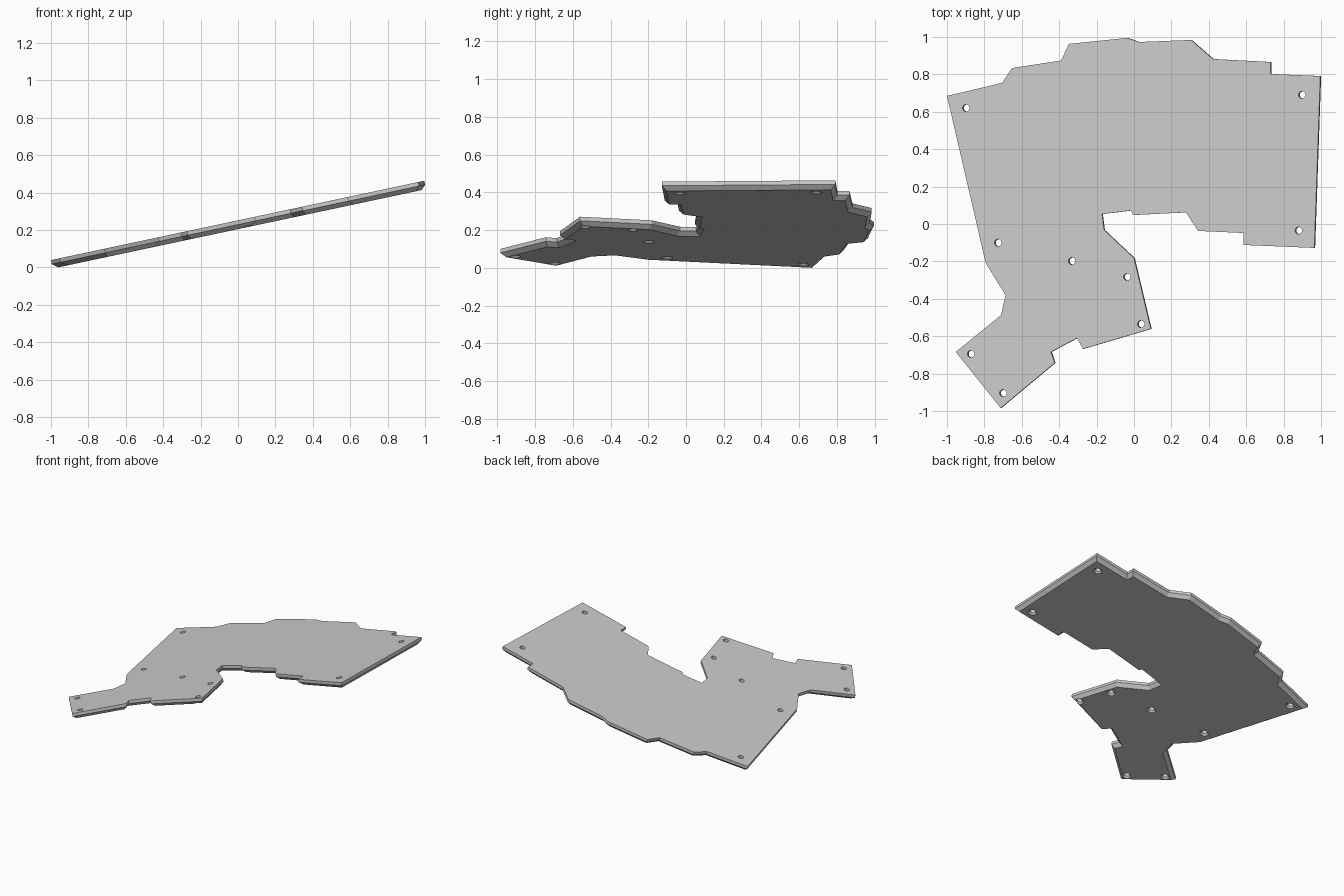
import bpy
import bmesh
import math
from mathutils import Matrix

default_cube = bpy.data.objects.get("Cube")
if default_cube:
    bpy.data.objects.remove(default_cube, do_unlink=True)

TILT = math.radians(12)
THICKNESS = 0.046
CHAMFER = 0.024

# Plan outline, clockwise from the back right-hand corner
OUTLINE = [
    (-1, .685), (-.706, .754), (-.652, .834), (-.39, .874), (-.348, .963),
    (-.037, .995), (.027, .973), (.305, .984), (.422, .882), (.73, .866),
    (.73, .802), (.996, .791), (.964, -.128), (.585, -.112), (.585, -.048),
    (.342, -.037), (.278, .062), (-.005, .048), (-.016, .072), (-.171, .053),
    (-.16, -.032), (0, -.182), (.09, -.561), (-.273, -.668), (-.305, -.61),
    (-.444, -.684), (-.424, -.743), (-.713, -.984), (-.953, -.684),
    (-.711, -.487), (-.687, -.38), (-.793, -.209),
]
SCREW_HOLES = [
    (-.898, .62), (.898, .69), (.88, -.035), (-.727, -.1), (-.332, -.198),
    (-.037, -.283), (.037, -.535), (-.872, -.695), (-.7, -.904),
]


def to_plate(point):
    """Stretch a plan point so that it lands in place after tilting."""
    return point[0] / math.cos(TILT), point[1]


def make_object(name, bm):
    bmesh.ops.recalc_face_normals(bm, faces=bm.faces[:])
    mesh = bpy.data.meshes.new(name)
    bm.to_mesh(mesh)
    bm.free()
    obj = bpy.data.objects.new(name, mesh)
    bpy.context.collection.objects.link(obj)
    return obj


def build_plate():
    """Extrude the outline downward and chamfer its lower rim."""
    bm = bmesh.new()
    top = bm.faces.new([bm.verts.new((*to_plate(p), 0)) for p in OUTLINE])
    result = bmesh.ops.extrude_face_region(bm, geom=[top], use_keep_orig=True)
    lower = [g for g in result["geom"] if isinstance(g, bmesh.types.BMVert)]
    bmesh.ops.translate(bm, verts=lower, vec=(0, 0, -THICKNESS))
    bmesh.ops.recalc_face_normals(bm, faces=bm.faces[:])
    rim = [e for e in bm.edges if all(v.co.z < -THICKNESS / 2 for v in e.verts)]
    bmesh.ops.bevel(bm, geom=rim, offset=CHAMFER, offset_type='OFFSET',
                    segments=1, profile=0.5, affect='EDGES',
                    clamp_overlap=False)
    return make_object("base_plate", bm)


def build_hole_cutter():
    """Stack rings into a countersunk plug at every screw hole."""
    profile = [(.019, .02), (.019, -THICKNESS + .012),
               (.03, -THICKNESS), (.03, -THICKNESS - .02)]
    sides = 24
    bm = bmesh.new()
    for hole in SCREW_HOLES:
        x, y = to_plate(hole)
        rings = []
        for radius, z in profile:
            angles = [math.tau * i / sides for i in range(sides)]
            rings.append([bm.verts.new((x + radius * math.cos(a),
                                        y + radius * math.sin(a), z))
                          for a in angles])
        for upper, lower in zip(rings, rings[1:]):
            for i in range(sides):
                j = (i + 1) % sides
                bm.faces.new((upper[i], upper[j], lower[j], lower[i]))
        bm.faces.new(rings[0])
        bm.faces.new(rings[-1])
    cutter = make_object("screw_hole_cutter", bm)
    cutter.hide_render = True
    return cutter


# Plate with its screw holes
plate = build_plate()
cutter = build_hole_cutter()
holes = plate.modifiers.new("screw_holes", 'BOOLEAN')
holes.operation = 'DIFFERENCE'
holes.solver = 'EXACT'
holes.object = cutter
bpy.context.view_layer.objects.active = plate
bpy.ops.object.modifier_apply(modifier=holes.name)
bpy.data.objects.remove(cutter, do_unlink=True)

# Tilt the plate and rest its lowest edge on the ground
plate.data.transform(Matrix.Rotation(-TILT, 4, 'Y'))
lowest = min(v.co.z for v in plate.data.vertices)
plate.data.transform(Matrix.Translation((0, 0, -lowest)))

# Single grey finish
grey = bpy.data.materials.new("plain_grey")
grey.use_nodes = True
colour = (.6, .6, .6, 1)
grey.diffuse_color = colour
grey.node_tree.nodes["Principled BSDF"].inputs["Base Color"].default_value = colour
plate.data.materials.clear()
plate.data.materials.append(grey)
for polygon in plate.data.polygons:
    polygon.material_index = 0
    polygon.use_smooth = False
